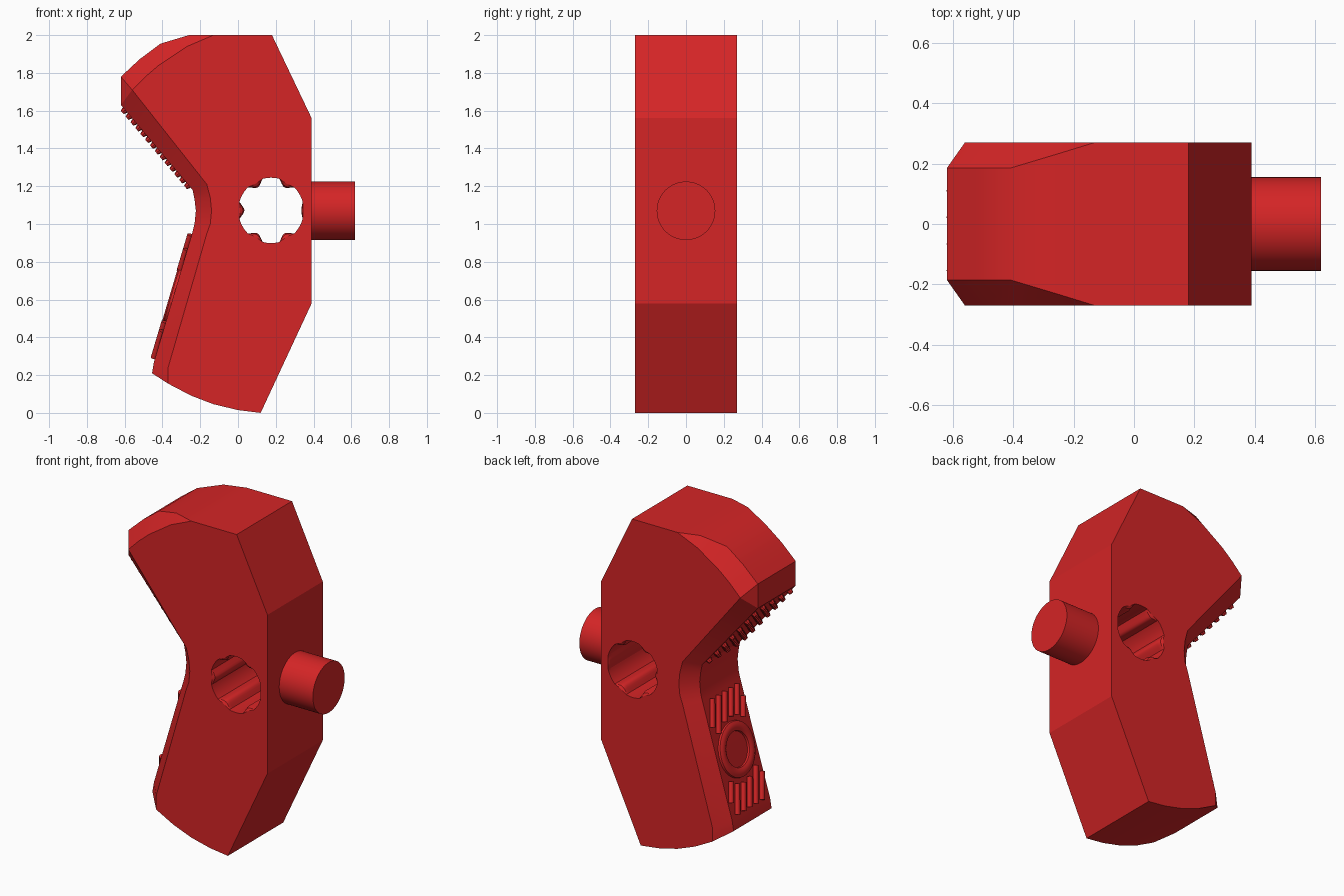
import bpy, bmesh, math
from mathutils import Matrix, Vector

if "Cube" in bpy.data.objects:
    bpy.data.objects.remove(bpy.data.objects["Cube"])

red = bpy.data.materials.new("red")
red.diffuse_color = (0.66, 0.018, 0.019, 1)
red.use_nodes = True
red.node_tree.nodes["Principled BSDF"].inputs["Base Color"].default_value = red.diffuse_color
HALF = 0.27


def make(name, bm, angle=None):
    bmesh.ops.recalc_face_normals(bm, faces=bm.faces)
    me = bpy.data.meshes.new(name)
    bm.to_mesh(me)
    bm.free()
    ob = bpy.data.objects.new(name, me)
    bpy.context.collection.objects.link(ob)
    me.materials.append(red)
    if angle:
        smooth(ob, angle)
    return ob


def smooth(ob, angle):
    bpy.ops.object.select_all(action='DESELECT')
    ob.select_set(True)
    bpy.context.view_layer.objects.active = ob
    bpy.ops.object.shade_smooth_by_angle(angle=math.radians(angle))


def loft(rings):
    """Bridge closed rings of equal length and cap both ends."""
    bm = bmesh.new()
    vs = [[bm.verts.new(p) for p in r] for r in rings]
    n = len(rings[0])
    for a, b in zip(vs, vs[1:]):
        for i in range(n):
            j = (i + 1) % n
            bm.faces.new((a[i], a[j], b[j], b[i]))
    bm.faces.new(vs[0])
    bm.faces.new(vs[-1])
    bmesh.ops.remove_doubles(bm, verts=bm.verts, dist=1e-4)
    return bm


def frame(low, high):
    """Local axes on a sloped grip face: x across, y up the slope, z outward."""
    a, b = Vector((low[0], 0, low[1])), Vector((high[0], 0, high[1]))
    u, v = Vector((0, -1, 0)), (b - a).normalized()
    m = Matrix((u, v, u.cross(v))).transposed().to_4x4()
    m.translation = (a + b) / 2
    return m


# Body: side outline (x, z) paired with the bevelled inner outline (x, z, y)
pairs = [
    ((0.18, 2.0), None), ((-0.13, 2.0), None),
    ((-0.27, 1.94), (-0.26, 2.0, 0.23)),
    ((-0.42, 1.84), (-0.41, 1.955, 0.185)),
    ((-0.49, 1.78), (-0.52, 1.873, 0.185)),
    ((-0.56, 1.71), (-0.62, 1.78, 0.185)),
    ((-0.56, 1.71), (-0.62, 1.63, 0.185)),
    ((-0.165, 1.21), (-0.24, 1.18, 0.185)),
    ((-0.147, 1.14), (-0.23, 1.13, 0.185)),
    ((-0.14, 1.07), (-0.223, 1.07, 0.185)),
    ((-0.147, 1.0), (-0.23, 1.0, 0.185)),
    ((-0.165, 0.95), (-0.24, 0.96, 0.185)),
    ((-0.37, 0.24), (-0.445, 0.27, 0.185)),
    ((-0.37, 0.155), (-0.455, 0.21, 0.185)),
    ((-0.25, 0.092), None), ((-0.13, 0.046), None), ((0.0, 0.015), None),
    ((0.12, 0.0), None), ((0.39, 0.58), None), ((0.39, 1.56), None),
]
rings = []
for s in (1, -1):
    side = [(p[0], s * HALF, p[1]) for p, q in pairs]
    inner = [(q[0], s * q[2], q[1]) if q else (p[0], s * HALF, p[1]) for p, q in pairs]
    rings += [side, inner] if s > 0 else [inner, side]
body = make("body", loft(rings))

# Lobed through-hole, with the lobes rounded off at both mouths
N = 96


def lobes(y, depth):
    pts = []
    for i in range(N):
        t = 2 * math.pi * i / N
        bump = max(0, math.cos(6 * t)) * (0.4 if abs(math.cos(t / 2)) > 0.96 else 1)
        r = 0.173 - 0.032 * depth * bump
        pts.append((0.175 + r * math.cos(t), y, 1.072 + r * math.sin(t)))
    return pts


cutter = make("hole_cutter", loft([lobes(y, d) for y, d in (
    (-0.35, 0.3), (-0.27, 0.3), (-0.262, 0.75), (-0.24, 1),
    (0.24, 1), (0.262, 0.75), (0.27, 0.3), (0.35, 0.3))]))
cutter.hide_render = True
mod = body.modifiers.new("hole", 'BOOLEAN')
mod.operation, mod.solver, mod.object = 'DIFFERENCE', 'EXACT', cutter
bpy.context.view_layer.objects.active = body
bpy.ops.object.modifier_apply(modifier=mod.name)
bpy.data.objects.remove(cutter)
smooth(body, 22)

# Round pin on the flat end
bm = bmesh.new()
bmesh.ops.create_cone(bm, cap_ends=True, segments=64, radius1=0.155, radius2=0.155, depth=0.245,
                      matrix=Matrix.Translation((0.4975, 0, 1.07)) @ Matrix.Rotation(math.pi / 2, 4, 'Y'))
make("pin", bm, 30)

# Lower grip: slanted ribs that stop around a central ring
low = frame((-0.445, 0.27), (-0.24, 0.96))
SLANT, STEP = 0.4, 0.01
bm = bmesh.new()
for k in range(-5, 6):
    run = []
    for i in range(-34, 36):
        v = i * STEP
        u = k * 0.06 + SLANT * v
        if i < 35 and abs(u) < 0.165 and math.hypot(u, v) > 0.185:
            run.append((u, v))
            continue
        if len(run) > 3:
            (u0, v0), (u1, v1) = run[0], run[-1]
            m = Matrix.Translation(((u0 + u1) / 2, (v0 + v1) / 2, 0.008))
            m = low @ m @ Matrix.Rotation(-math.atan(SLANT), 4, 'Z')
            m = m @ Matrix.Diagonal((0.017, math.hypot(u1 - u0, v1 - v0) / 2, 0.015, 1))
            # half-round rib: a flattened six-sided section
            bmesh.ops.create_cone(bm, cap_ends=True, segments=10, radius1=1, radius2=1, depth=2,
                                  matrix=m @ Matrix.Rotation(math.pi / 2, 4, 'X'))
        run = []
make("lower_grip_ribs", bm, 40)

# Raised ring in the lower grip
section = [(0.165, -0.01), (0.16, 0.012), (0.145, 0.02), (0.12, 0.02), (0.105, 0.012), (0.1, -0.01)]
bm = bmesh.new()
cols = []
for i in range(48):
    t = 2 * math.pi * i / 48
    cols.append([bm.verts.new(low @ Vector((r * math.cos(t), r * math.sin(t), h))) for r, h in section])
for i in range(48):
    a, b = cols[i], cols[(i + 1) % 48]
    for j in range(len(section)):
        k = (j + 1) % len(section)
        bm.faces.new((a[j], a[k], b[k], b[j]))
make("lower_grip_ring", bm, 40)

# Upper grip: staggered rows of small studs
up = frame((-0.24, 1.18), (-0.62, 1.63))
bm = bmesh.new()
for row in range(14):
    for col in range(4):
        u = (col - 1.5) * 0.088 + (0.022 if row % 2 else -0.022)
        bmesh.ops.create_cone(bm, cap_ends=True, segments=8, radius1=0.022, radius2=0.012, depth=0.03,
                              matrix=up @ Matrix.Translation((u, (row - 6.5) * 0.04, 0.005)))
make("upper_grip_studs", bm)
